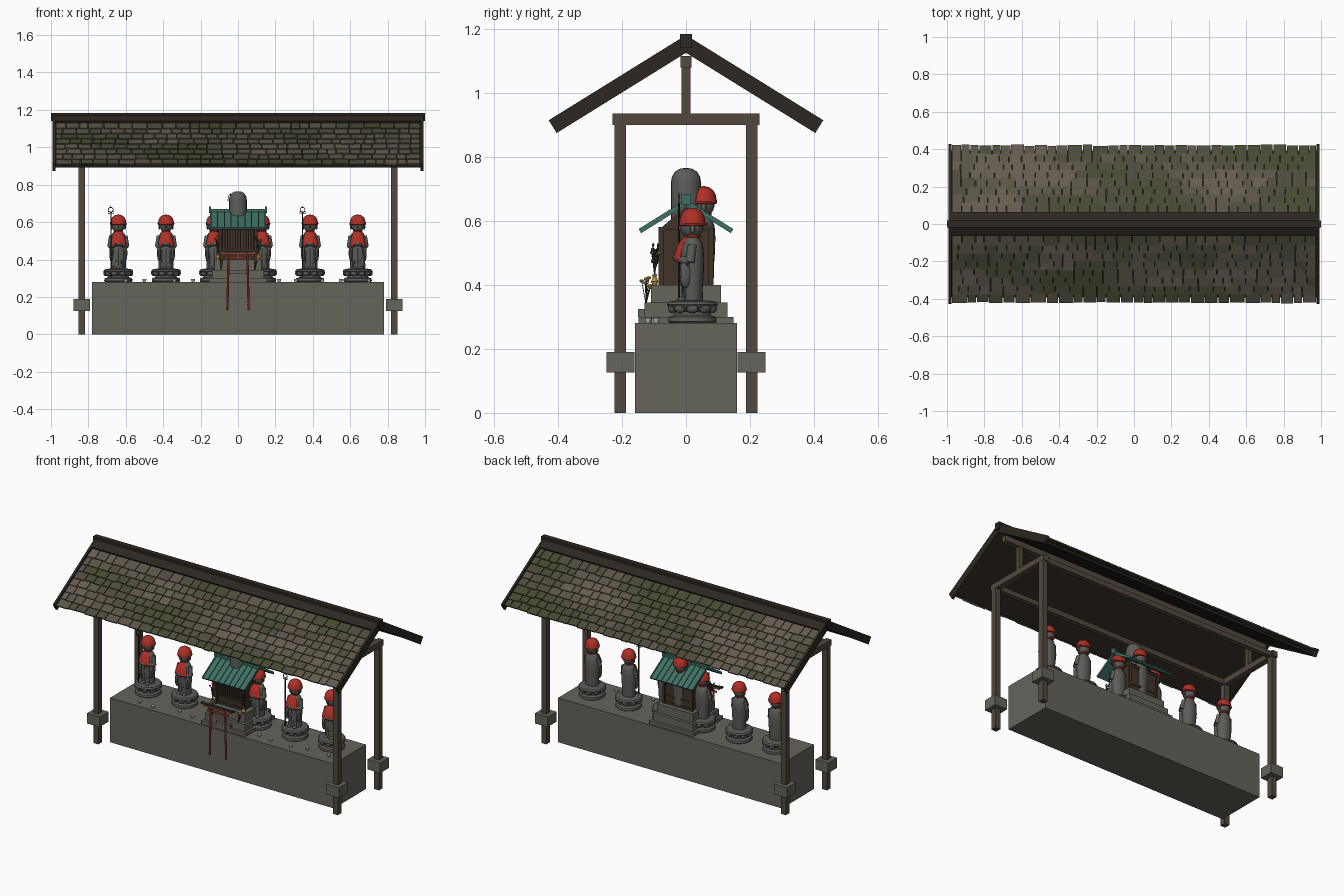
import bpy, bmesh, math, random
from mathutils import Matrix, Vector, noise

if "Cube" in bpy.data.objects:
    bpy.data.objects.remove(bpy.data.objects["Cube"])
random.seed(4)
T, R = Matrix.Translation, Matrix.Rotation


def mat(name, col):
    m = bpy.data.materials.new(name)
    m.diffuse_color = (*col, 1)
    m.use_nodes = True
    m.node_tree.nodes["Principled BSDF"].inputs["Base Color"].default_value = m.diffuse_color
    return m


STONE = mat("stone", (0.13, 0.125, 0.105))
STATUE = mat("statue_stone", (0.105, 0.108, 0.095))
WOOD = mat("wood", (0.085, 0.066, 0.048))
DARK = mat("dark_wood", (0.027, 0.02, 0.015))
SHRINE = mat("shrine_wood", (0.05, 0.033, 0.022))
RED = mat("red_cloth", (0.42, 0.03, 0.02))
GATE = mat("gate_red", (0.4, 0.06, 0.03))
COPPER = mat("green_copper", (0.05, 0.16, 0.125))
IRON = mat("iron", (0.03, 0.03, 0.028))
GOLD = mat("gold", (0.45, 0.3, 0.06))
LEAF = mat("leaf", (0.035, 0.05, 0.02))
WHITE = mat("porcelain", (0.5, 0.49, 0.45))
TILES = [mat("shingle_moss", (0.06, 0.066, 0.03)), mat("shingle_dark", (0.075, 0.07, 0.045)),
         mat("shingle_mid", (0.105, 0.088, 0.062)), mat("shingle_brown", (0.13, 0.108, 0.082))]


def make(name, bm, m, smooth=False):
    bm.normal_update()
    if smooth:
        for f in bm.faces:
            f.smooth = True
        for e in bm.edges:
            if len(e.link_faces) == 2 and e.calc_face_angle(0) > 0.65:
                e.smooth = False
    me = bpy.data.meshes.new(name)
    bm.to_mesh(me)
    bm.free()
    me.materials.append(m)
    o = bpy.data.objects.new(name, me)
    bpy.context.collection.objects.link(o)
    return o


def box(bm, c, s, M=Matrix()):
    bmesh.ops.create_cube(bm, size=1, matrix=M @ T(c) @ Matrix.Diagonal((*s, 1)))


def span(bm, x0, x1, y0, y1, z0, z1):
    box(bm, ((x0 + x1) / 2, (y0 + y1) / 2, (z0 + z1) / 2), (x1 - x0, y1 - y0, z1 - z0))


def ball(bm, c, s, M=Matrix(), u=14, v=9):
    bmesh.ops.create_uvsphere(bm, u_segments=u, v_segments=v, radius=1,
                              matrix=M @ T(c) @ Matrix.Diagonal((*s, 1)))


def rod(bm, p, q, r, r2=None, seg=8):
    p, q = Vector(p), Vector(q)
    d = q - p
    bmesh.ops.create_cone(bm, cap_ends=True, segments=seg, radius1=r, radius2=r if r2 is None else r2,
                          depth=d.length, matrix=T((p + q) / 2) @ d.to_track_quat('Z', 'Y').to_matrix().to_4x4())


def lathe(bm, prof, c, sx=1, sy=1, n=20, a0=0, a1=math.tau):
    full = a1 - a0 > 6.28
    rings = []
    for r, z in prof:
        rings.append([bm.verts.new((c[0] + sx * r * math.cos(a0 + (a1 - a0) * i / n),
                                    c[1] + sy * r * math.sin(a0 + (a1 - a0) * i / n), c[2] + z))
                      for i in range(n if full else n + 1)])
    for a, b in zip(rings, rings[1:]):
        for i in range(n):
            j = (i + 1) % len(a)
            bm.faces.new((a[i], a[j], b[j], b[i]))
    if full:
        bm.faces.new(rings[0][::-1])
        bm.faces.new(rings[-1])


def ring(bm, c, r, t, n=12):
    pts = [(c[0] + r * math.cos(i * math.tau / n), c[1], c[2] + r * math.sin(i * math.tau / n)) for i in range(n)]
    for i in range(n):
        rod(bm, pts[i], pts[(i + 1) % n], t, seg=5)


# stone platform
bm = bmesh.new(); span(bm, -.78, .78, -.16, .16, 0, .28); make("platform", bm, STONE)

# posts, footing blocks and beams
wood, foot = bmesh.new(), bmesh.new()
for x in (-.835, .835):
    for y in (-.205, .205):
        box(wood, (x, y, .455), (.034, .036, .91))
        box(foot, (x, y, .158), (.088, .088, .064))
    box(wood, (x, 0, .917), (.036, .46, .036))
    box(wood, (x, 0, 1.01), (.028, .028, .16))
for y in (-.205, .205):
    box(wood, (0, y, .915), (1.7, .03, .032))
box(wood, (0, 0, 1.097), (1.9, .034, .036))
make("posts_and_beams", wood, WOOD)
make("post_footings", foot, STONE)

# main roof: local y runs down the slope, z is the slope normal
A = math.radians(31.8)
slopes = [T((0, 0, 1.18)) @ R(a, 4, 'Z') @ R(-A, 4, 'X') for a in (0, math.pi)]
panel, barge, tiles = bmesh.new(), bmesh.new(), [bmesh.new() for _ in TILES]
for k, M in enumerate(slopes):
    box(panel, (0, .24, -.034), (1.95, .48, .014), M)
    for x in (-.984, .984):
        box(barge, (x, .252, -.0235), (.014, .505, .047), M)
    box(barge, (0, .04, -.006), (1.96, .07, .012), M)
    for row in range(8):
        s = .105 + row * .0515
        x = -.975
        while x < .97:
            w = min(random.uniform(.045, .085), .975 - x)
            if .975 - x - w < .03:
                w = .975 - x
            v = noise.noise(Vector((x * 2.6, s * 6 + 9 * k, 1.3))) * 3.2 + 1.9 + random.uniform(-.6, .6)
            box(tiles[max(0, min(3, int(v)))], (0, 0, 0), (w - .004, .068, .008),
                M @ T((x + w / 2, s + random.uniform(-.004, .004), -.013)) @ R(.11, 4, 'X'))
            x += w
span(barge, -1, 1, -.018, .018, 1.14, 1.184)
make("roof_boards", panel, DARK)
make("bargeboards_and_ridge", barge, DARK)
for t, m in zip(tiles, TILES):
    make("roof_shingles", t, m)


# guardian statue on a lotus base
def statue(x, y, dz, staff, base=True):
    c = (x, y, dz)
    if base:
        b = bmesh.new()
        lathe(b, [(.07, .28), (.076, .285), (.074, .299), (.058, .305), (.054, .315), (.07, .325),
                  (.08, .338), (.074, .347), (.05, .351)], c, n=24)
        for i in range(10):
            ball(b, (.066, 0, .327), (.014, .02, .016), T(c) @ R(i * math.tau / 10, 4, 'Z'), 8, 6)
        make("lotus_base", b, STATUE, True)
    b = bmesh.new()
    lathe(b, [(.038, .345), (.041, .36), (.04, .39), (.044, .43), (.046, .48), (.043, .515),
              (.032, .54), (.018, .552), (.017, .565)], c, 1.0, .8, 20)
    ball(b, (x, y - .002, dz + .582), (.035, .036, .038))
    ball(b, (x, y - .038, dz + .577), (.005, .006, .008), u=8, v=6)
    for s in (-1, 1):
        ball(b, (x + s * .035, y, dz + .575), (.006, .009, .015), u=8, v=6)
        rod(b, (x + s * .036, y, dz + .525), (x + s * .044, y - .008, dz + .47), .014, .015, 10)
        rod(b, (x + s * .044, y - .008, dz + .472), (x + s * .01, y - .052, dz + .482), .015, .01, 10)
        ball(b, (x + s * .037, y - .022, dz + .435), (.012, .018, .045), u=10, v=7)
        ball(b, (x + s * .018, y - .03, dz + .353), (.013, .02, .009), u=8, v=6)
    ball(b, (x, y - .05, dz + .484), (.015, .012, .012), u=8, v=6)
    for i in range(-2, 3):
        rod(b, (x + i * .012, y - .034 + abs(i) * .003, dz + .46), (x + i * .013, y - .029 + abs(i) * .003, dz + .355), .004, seg=6)
    make("statue_body", b, STATUE, True)
    b = bmesh.new()
    lathe(b, [(.037, .584), (.043, .586), (.045, .592), (.042, .6), (.04, .612), (.032, .627),
              (.018, .637), (.004, .64)], c, 1, .95, 20)
    make("red_cap", b, RED, True)
    b = bmesh.new()
    lathe(b, [(.02, .546), (.025, .55), (.025, .556), (.019, .559)], c, n=16)
    lathe(b, [(.06, .478), (.055, .5), (.044, .53), (.022, .553)], c, .95, 1, 12, math.radians(222), math.radians(318))
    lathe(b, [(.022, .549), (.041, .528), (.052, .5), (.057, .478), (.06, .478)], c, .95, 1, 12,
          math.radians(222), math.radians(318))
    make("red_bib", b, RED, True)
    if staff:
        b = bmesh.new()
        sx, sy = x - .04, y - .042
        rod(b, (sx, sy, dz + .3), (sx, sy, dz + .655), .003)
        ring(b, (sx, sy, dz + .666), .013, .0022)
        for s in (-1, 1):
            ring(b, (sx + s * .01, sy, dz + .65), .006, .0014, 8)
        rod(b, (sx, sy, dz + .675), (sx, sy, dz + .69), .003, .0005)
        make("ringed_staff", b, IRON)


for i, px in enumerate((-.64, -.385, -.128, .128, .385, .64)):
    statue(px, .02, 0, i in (0, 4))
statue(0, .055, .068, True, False)

# shrine plinth
bm = bmesh.new()
span(bm, -.155, .155, -.148, .148, .28, .3)
span(bm, -.14, .14, -.13, .13, .3, .345)
span(bm, -.125, .125, -.11, .11, .345, .4)
span(bm, -.05, .05, -.15, -.1, .3, .325)
make("shrine_plinth", bm, STONE)

# shrine body with lattice doors
bm = bmesh.new()
span(bm, -.095, .095, -.07, .08, .4, .575)
for x in (-.096, .096):
    for y in (-.078, .078):
        box(bm, (x, y, .49), (.016, .016, .18))
for z in (.408, .45, .565):
    box(bm, (0, -.076, z), (.2, .014, .013))
    box(bm, (0, .079, z), (.2, .01, .013))
v = [[bm.verts.new((x, y, z)) for y, z in ((-.085, .572), (.085, .572), (0, .645))] for x in (-.1, .1)]
bm.faces.new(v[0][::-1]); bm.faces.new(v[1])
for i in range(3):
    j = (i + 1) % 3
    bm.faces.new((v[0][i], v[0][j], v[1][j], v[1][i]))
make("shrine_body", bm, SHRINE)
bm = bmesh.new()
for i in range(13):
    box(bm, (-.084 + i * .014, -.075, .508), (.005, .008, .105))
make("shrine_lattice", bm, WOOD)

# shrine copper roof
bm = bmesh.new()
for a in (0, math.pi):
    M = T((0, 0, .662)) @ R(a, 4, 'Z') @ R(-math.radians(32), 4, 'X')
    box(bm, (0, .086, -.006), (.3, .172, .01), M)
    for i in range(9):
        box(bm, (-.146 + i * .0365, .086, .001), (.006, .172, .006), M)
box(bm, (0, 0, .66), (.31, .024, .02))
for x in (-.15, .15):
    box(bm, (x, 0, .668), (.012, .03, .03))
make("shrine_roof", bm, COPPER)

# rounded stone marker
bm = bmesh.new()
lathe(bm, [(.047, .6), (.047, .72), (.044, .738), (.034, .754), (.018, .763), (.004, .765)], (0, 0, 0), n=20)
make("round_stone", bm, STATUE, True)

# red gate
bm, cap = bmesh.new(), bmesh.new()
for s in (-1, 1):
    rod(bm, (s * .057, -.2, .13), (s * .05, -.2, .435), .006, seg=10)
box(bm, (0, -.2, .408), (.15, .007, .01))
box(bm, (0, -.2, .432), (.19, .011, .009))
box(bm, (0, -.2, .42), (.01, .006, .02))
box(cap, (0, -.2, .441), (.14, .016, .01))
for s in (-1, 1):
    box(cap, (0, 0, 0), (.05, .016, .01), T((s * .09, -.2, .443)) @ R(-s * .12, 4, 'Y'))
make("gate", bm, GATE, False)
make("gate_cap", cap, IRON)

# flower vases and offerings
vase, twig, bloom, cup = (bmesh.new() for _ in range(4))
for s in (-1, 1):
    x, y = s * .108, -.098
    lathe(vase, [(.008, .4), (.012, .41), (.006, .425), (.009, .432)], (x, y, 0), n=10)
    for i in range(5):
        q = (x + random.uniform(-.018, .018), y + random.uniform(-.015, .015), random.uniform(.47, .525))
        rod(twig, (x, y, .425), q, .0013, seg=5)
        for t in (.45, .65, .85, 1):
            p = Vector((x, y, .425)).lerp(Vector(q), t)
            ball(twig, p + Vector((random.uniform(-.004, .004), random.uniform(-.005, .005), 0)), (.004, .004, .006), u=6, v=4)
    x, y = s * .09, -.125
    for i in range(4):
        q = (x + random.uniform(-.015, .015), y + random.uniform(-.015, .02), random.uniform(.38, .43))
        rod(twig, (x, y, .34), q, .0013, seg=5)
        ball(bloom, q, (.007, .007, .005), u=8, v=5)
for x in (-.6, -.5, -.34, -.24, .22, .31, .45, .55, .7):
    y = random.uniform(-.14, -.09)
    lathe(cup, [(.006, .28), (.01, .288), (.011, .296)], (x, y, 0), n=10)
make("vases", vase, GOLD, True)
make("twigs", twig, LEAF)
make("flowers", bloom, GOLD)
make("offering_cups", cup, WHITE, True)
